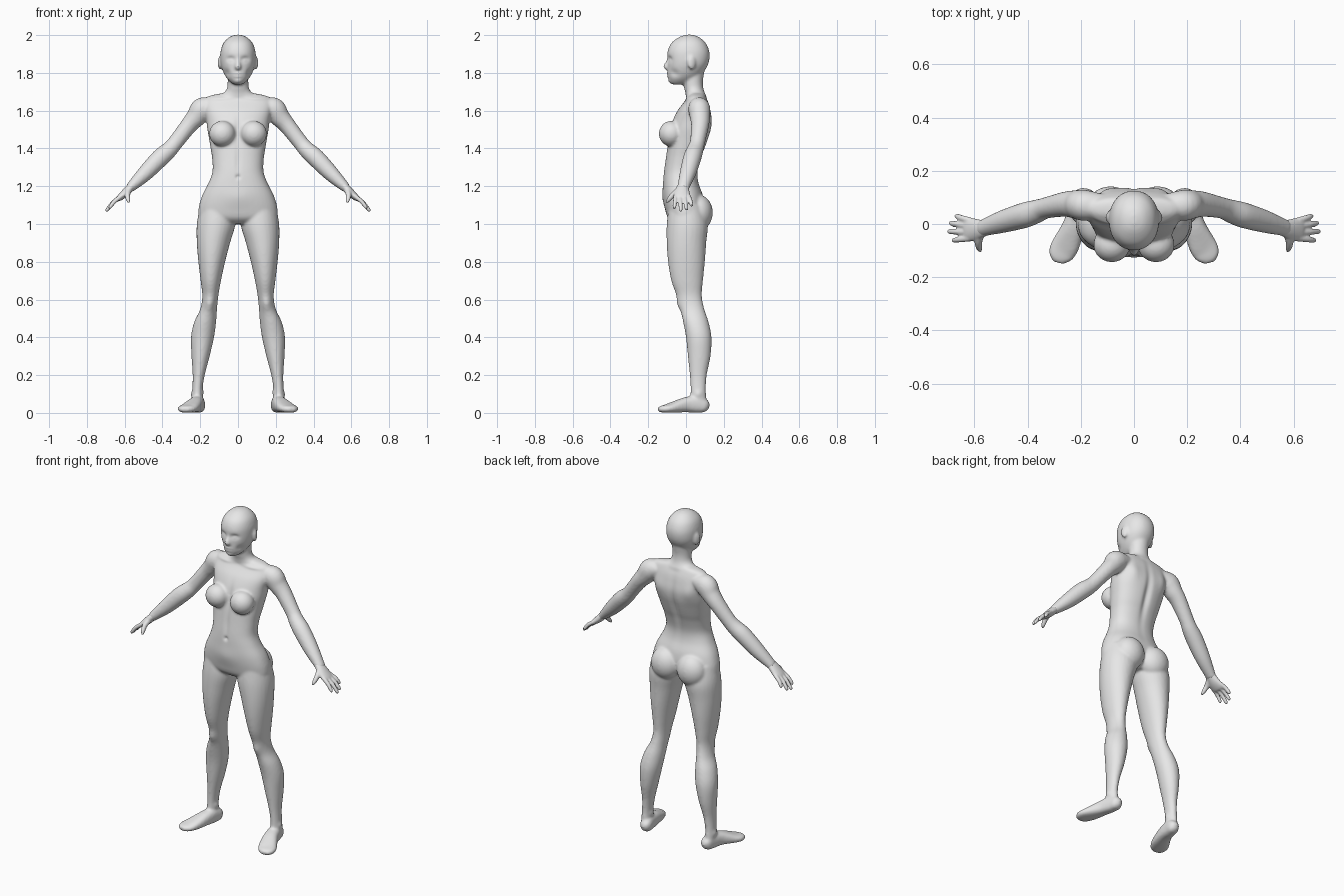
import bpy, bmesh, math
from mathutils import Vector, Matrix

skin = bpy.data.materials.new("plain_grey")
skin.diffuse_color = (0.8, 0.8, 0.8, 1)
X, Y, Z = Vector((1, 0, 0)), Vector((0, 1, 0)), Vector((0, 0, 1))


def refine(rows, n=5):
    """Catmull-Rom interpolation of the control sections."""
    out = []
    for i in range(len(rows) - 1):
        p = [rows[max(0, min(len(rows) - 1, i + k))] for k in (-1, 0, 1, 2)]
        for s in range(n):
            t = s / n
            out.append([0.5 * (2 * b + (c - a) * t + (2 * a - 5 * b + 4 * c - d) * t * t
                               + (3 * b - a - 3 * c + d) * t ** 3) for a, b, c, d in zip(*p)])
    out.append(list(rows[-1]))
    return out


def loft(bm, rows, hint=Y, level=False, sides=28, power=2.0, mirror=False):
    """Skin elliptical sections (x, y, z, half a, half b); b follows the hint axis."""
    rows = refine(rows)
    pts = [Vector(r[:3]) for r in rows]
    for sx in ((1, -1) if mirror else (1,)):
        rings = []
        for i, r in enumerate(rows):
            t = Z if level else (pts[min(i + 1, len(pts) - 1)] - pts[max(i - 1, 0)]).normalized()
            b = (hint - t * hint.dot(t)).normalized()
            a = b.cross(t)
            ring = []
            for k in range(sides):
                w = 2 * math.pi * k / sides
                c, s = math.cos(w), math.sin(w)
                c = math.copysign(abs(c) ** (2 / power), c)
                s = math.copysign(abs(s) ** (2 / power), s)
                p = pts[i] + a * c * max(r[3], .002) + b * s * max(r[4], .002)
                ring.append(bm.verts.new((p.x * sx, p.y, p.z)))
            rings.append(ring)
        for u, v in zip(rings, rings[1:]):
            for k in range(sides):
                j = (k + 1) % sides
                bm.faces.new((u[k], u[j], v[j], v[k]))
        bm.faces.new(rings[0])
        bm.faces.new(rings[-1])


def column(bm, spans, **kw):
    """Upright loft from (z, left, right, front, back) extents."""
    loft(bm, [((l + r) / 2, (f + b) / 2, z, (r - l) / 2, (b - f) / 2)
              for z, l, r, f, b in spans], level=True, **kw)


def blob(bm, pos, size, tilt=0):
    """Mirrored pair of ellipsoids."""
    for s in (1, -1):
        m = (Matrix.Translation((pos[0] * s, pos[1], pos[2])) @ Matrix.Rotation(tilt * s, 4, 'Z')
             @ Matrix.Diagonal((*size, 1)))
        bmesh.ops.create_uvsphere(bm, u_segments=24, v_segments=16, radius=1, matrix=m)


def fuse(bm, name, voxel, smooth, bumps=()):
    """Merge the pieces into one skin, smooth it and sculpt soft bumps."""
    bmesh.ops.recalc_face_normals(bm, faces=bm.faces)
    me = bpy.data.meshes.new(name)
    bm.to_mesh(me)
    bm.free()
    ob = bpy.data.objects.new(name, me)
    bpy.context.collection.objects.link(ob)
    rm = ob.modifiers.new("fuse", 'REMESH')
    rm.mode, rm.voxel_size = 'VOXEL', voxel
    sm = ob.modifiers.new("soften", 'SMOOTH')
    sm.factor, sm.iterations = 0.5, smooth
    bpy.context.view_layer.update()
    done = bpy.data.meshes.new_from_object(ob.evaluated_get(bpy.context.evaluated_depsgraph_get()))
    ob.modifiers.clear()
    ob.data = done
    done.name = name
    for v in done.vertices:
        x, y, z = v.co
        s = 1 if x >= 0 else -1
        for c, r, d in bumps:
            q = ((abs(x) - c[0]) / r[0]) ** 2 + ((y - c[1]) / r[1]) ** 2 + ((z - c[2]) / r[2]) ** 2
            if q < 6:
                v.co += math.exp(-q) * Vector((d[0] * s, d[1], d[2]))
        v.co.z = max(v.co.z, 0)
    done.materials.clear()
    done.materials.append(skin)
    done.polygons.foreach_set("use_smooth", [True] * len(done.polygons))
    return ob


bm = bmesh.new()
# Torso
column(bm, [(z, -w, w, f, b) for z, w, f, b in [
    (1.695, .07, .02, .095), (1.675, .16, .01, .105), (1.64, .18, -.015, .12),
    (1.6, .178, -.045, .13), (1.55, .168, -.07, .138), (1.5, .162, -.085, .133),
    (1.45, .153, -.093, .118), (1.4, .145, -.10, .10), (1.35, .137, -.107, .08),
    (1.28, .135, -.117, .062), (1.22, .155, -.121, .066), (1.15, .19, -.12, .09),
    (1.08, .209, -.11, .098), (1.03, .20, -.095, .085), (1.0, .12, -.06, .06)]],
    power=2.3, sides=40)
blob(bm, (.083, -.078, 1.478), (.07, .066, .068))      # breasts
blob(bm, (.088, .065, 1.06), (.09, .077, .095))        # buttocks

# Neck and sloping shoulder muscle
column(bm, [(z, -w, w, f, b) for z, w, f, b in [
    (1.82, .056, -.01, .10), (1.76, .055, -.015, .09), (1.72, .058, -.01, .092),
    (1.695, .075, -.003, .10), (1.67, .115, .0, .11), (1.62, .13, .01, .11)]])

# Head, nose and ears
column(bm, [(z, -w, w, f, b) for z, w, f, b in [
    (2.002, .012, .0, .035), (1.99, .045, -.035, .068), (1.96, .076, -.076, .103),
    (1.92, .091, -.096, .122), (1.88, .094, -.099, .125), (1.84, .09, -.097, .115),
    (1.8, .076, -.097, .09), (1.77, .058, -.093, .06), (1.748, .036, -.083, .02),
    (1.738, .02, -.07, -.01)]], power=2.15, sides=36)
loft(bm, [(0, -.085, 1.888, .009, .01), (0, -.097, 1.855, .01, .012),
          (0, -.106, 1.833, .016, .014), (0, -.092, 1.82, .013, .008)])
blob(bm, (.096, .03, 1.853), (.01, .022, .037), .3)

# Legs
column(bm, [(1.1, .02, .2, -.09, .09), (1.0, .014, .218, -.102, .115), (.9, .042, .218, -.102, .107),
            (.8, .068, .21, -.095, .10), (.7, .09, .198, -.078, .09), (.62, .104, .189, -.05, .084),
            (.55, .111, .2, -.03, .097), (.48, .116, .232, -.015, .12), (.4, .127, .249, 0, .135),
            (.3, .15, .246, .01, .13), (.2, .176, .24, .02, .11), (.12, .188, .242, .024, .105),
            (.05, .185, .245, .02, .11)], mirror=True)

# Feet
loft(bm, [(.203, .122, .03, .012, .015), (.205, .103, .036, .031, .034), (.212, .06, .045, .036, .045),
          (.225, 0, .043, .041, .04), (.248, -.06, .031, .05, .03), (.268, -.1, .023, .052, .022),
          (.277, -.128, .02, .042, .018), (.281, -.147, .018, .02, .011)],
     hint=Z, power=2.5, mirror=True)

# Arms
loft(bm, [(.12, .065, 1.63, .035, .045), (.185, .07, 1.61, .062, .058), (.222, .074, 1.565, .053, .053),
          (.262, .074, 1.52, .045, .047), (.332, .06, 1.43, .041, .04), (.365, .048, 1.392, .044, .044),
          (.412, .033, 1.35, .048, .048), (.49, .01, 1.27, .042, .043), (.56, -.012, 1.202, .028, .033),
          (.578, -.016, 1.184, .022, .032)], mirror=True)

# Soft anatomical bumps: centre, radii, push
bumps = [
    ((.037, -.085, 1.872), (.022, .03, .014), (0, .014, 0)),     # eye sockets
    ((.037, -.08, 1.868), (.013, .03, .008), (0, -.008, 0)),     # eyes
    ((0, -.1, 1.798), (.02, .03, .006), (0, -.006, 0)),          # upper lip
    ((0, -.1, 1.781), (.018, .03, .006), (0, -.006, 0)),         # lower lip
    ((0, -.09, 1.755), (.02, .03, .012), (0, -.006, 0)),         # chin
    ((.058, -.06, 1.8), (.02, .03, .02), (-.006, .004, 0)),      # cheek hollows
    ((0, .12, 1.42), (.02, .06, .16), (0, -.014, 0)),            # spine
    ((.11, .13, 1.56), (.04, .05, .06), (0, .01, 0)),            # shoulder blades
    ((0, -.1, 1.5), (.016, .05, .08), (0, .008, 0)),             # breastbone
    ((0, -.11, 1.33), (.013, .05, .07), (0, .005, 0)),           # belly midline
    ((0, -.12, 1.25), (.011, .04, .011), (0, .009, 0)),          # navel
    ((0, -.11, 1.14), (.07, .06, .05), (0, -.006, 0)),           # lower belly
    ((.1, -.01, 1.665), (.06, .04, .01), (0, -.008, 0)),         # collarbones
    ((.15, -.04, .575), (.028, .04, .035), (0, -.01, 0)),        # kneecaps
    ((.242, .065, .1), (.015, .02, .018), (.006, 0, 0)),         # outer ankles
    ((.188, .06, .11), (.015, .02, .018), (-.006, 0, 0)),        # inner ankles
]
fuse(bm, "body", .007, 8, bumps)

# Hands: palm, four fingers and thumb
bm = bmesh.new()
loft(bm, [(.54, -.006, 1.222, .02, .025), (.57, -.017, 1.192, .022, .033), (.6, -.021, 1.162, .021, .042),
          (.627, -.02, 1.138, .016, .046), (.638, -.02, 1.128, .009, .04)], mirror=True)
for base_y, tx, ty, tz in [(-.054, .683, -.062, 1.083), (-.031, .7, -.028, 1.068),
                           (-.008, .694, .004, 1.075), (.014, .672, .031, 1.096)]:
    a, b = Vector((.618, base_y, 1.147)), Vector((tx, ty, tz))
    mid = a.lerp(b, .5) + Vector((.004, 0, .004))
    loft(bm, [(*a, .012, .012), (*mid, .0115, .0115), (*a.lerp(b, .92), .0095, .0095),
              (*b, .004, .004)], sides=12, mirror=True)
loft(bm, [(.575, -.03, 1.185, .017, .017), (.585, -.065, 1.158, .015, .015),
          (.582, -.09, 1.13, .012, .012), (.577, -.104, 1.113, .005, .005)],
     hint=X, sides=12, mirror=True)
fuse(bm, "hands", .005, 3)
